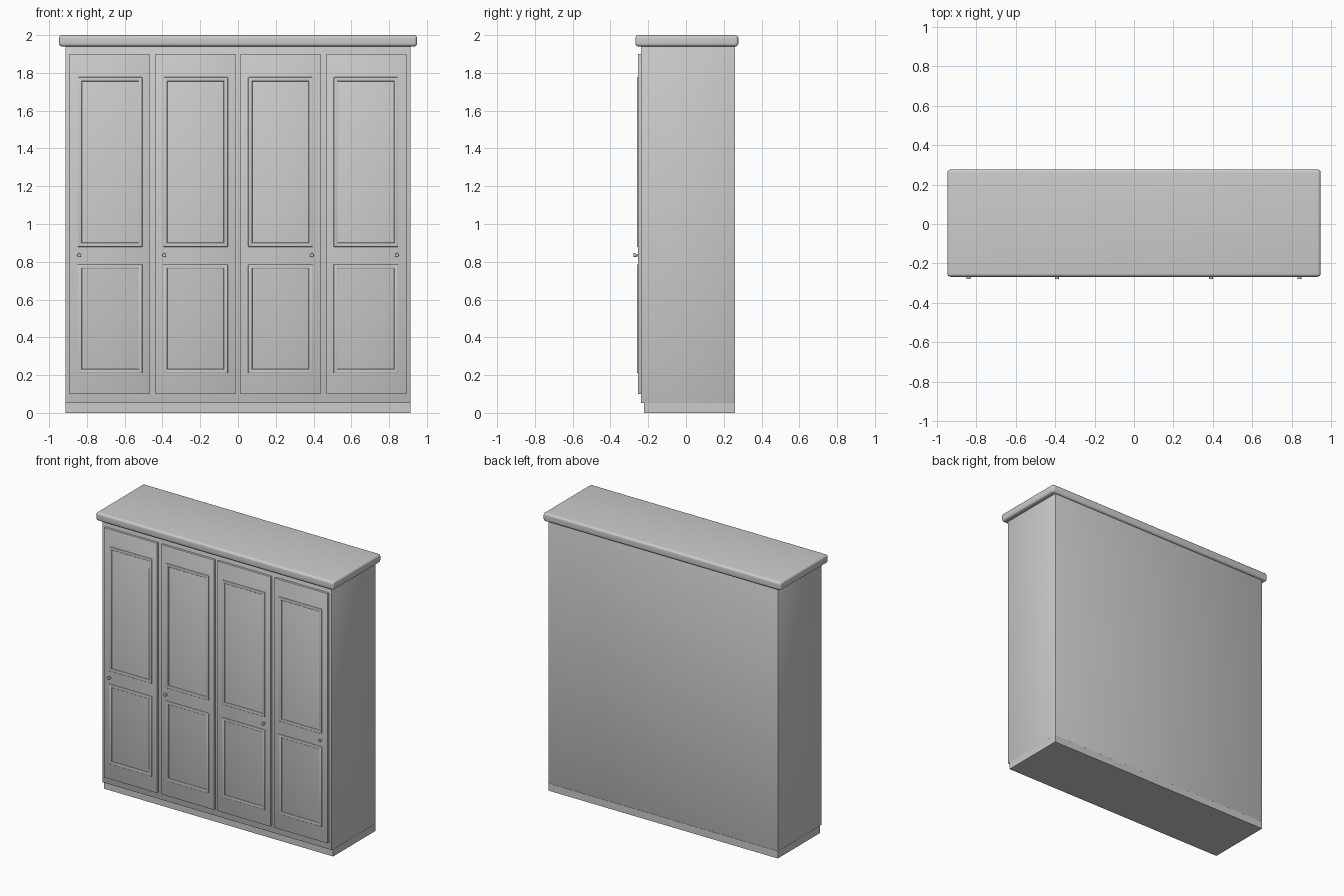
import bpy, math

if "Cube" in bpy.data.objects:
    bpy.data.objects.remove(bpy.data.objects["Cube"])


def finish(ob, bevel=0.0, segs=2):
    bpy.context.view_layer.objects.active = ob
    ob.select_set(True)
    if bevel:
        m = ob.modifiers.new("bevel", "BEVEL")
        m.width, m.segments = bevel, segs
        m.limit_method = "ANGLE"
        bpy.ops.object.modifier_apply(modifier="bevel")
    bpy.ops.object.shade_smooth_by_angle(angle=math.radians(40))
    ob.select_set(False)
    return ob


def box(name, x, y, z, bevel=0.0, segs=2):
    """Box from (min, max) ranges on each axis."""
    bpy.ops.mesh.primitive_cube_add(size=1, location=[sum(r) / 2 for r in (x, y, z)])
    ob = bpy.context.object
    ob.name = name
    ob.scale = [r[1] - r[0] for r in (x, y, z)]
    bpy.ops.object.transform_apply(location=False, rotation=False, scale=True)
    return finish(ob, bevel, segs)


def cylinder(name, x, z, r, y0, y1, mat, bevel=0.0):
    bpy.ops.mesh.primitive_cylinder_add(vertices=20, radius=r, depth=y1 - y0,
                                        location=(x, (y0 + y1) / 2, z),
                                        rotation=(math.pi / 2, 0, 0))
    ob = bpy.context.object
    ob.name = name
    ob.data.materials.append(mat)
    return finish(ob, bevel)


brass = bpy.data.materials.new("brass")
brass.diffuse_color = (0.72, 0.58, 0.25, 1)
brass.use_nodes = True
brass.node_tree.nodes["Principled BSDF"].inputs["Base Color"].default_value = brass.diffuse_color

# Carcass, plinth and rounded cornice
box("plinth", (-0.914, 0.914), (-0.222, 0.26), (0, 0.052))
box("carcass", (-0.914, 0.914), (-0.239, 0.26), (0.052, 1.945), 0.002)
box("cornice", (-0.948, 0.948), (-0.268, 0.277), (1.94, 2.0), 0.016, 5)

# Doors: slab, two moulded panel frames, knob
FACE, W, HALF = -0.255, 0.022, 0.171
for i, (cx, kx) in enumerate([(-0.680, -0.841), (-0.2245, -0.391),
                              (0.2245, 0.391), (0.680, 0.841)]):
    box(f"door_{i}", (cx - 0.212, cx + 0.212), (FACE, -0.235), (0.1, 1.9), 0.002)
    y = (FACE - 0.005, FACE + 0.005)
    px = cx + (0.003 if cx < 0 else -0.003) * (abs(cx) > 0.5)
    l, r = px - HALF, px + HALF
    for part, lo, hi in (("lower", 0.21, 0.786), ("upper", 0.879, 1.777)):
        name = f"{part}_moulding_{i}"
        for a in (l, r - W):
            box(name + "_side", (a, a + W), y, (lo, hi), 0.004, 3)
        for b in (lo, hi - W):
            box(name + "_rail", (l + 0.003, r - 0.003), y, (b, b + W), 0.004, 3)
    cylinder(f"knob_stem_{i}", kx, 0.835, 0.006, -0.268, -0.25, brass)
    cylinder(f"knob_{i}", kx, 0.835, 0.0105, -0.279, -0.264, brass, 0.003)
